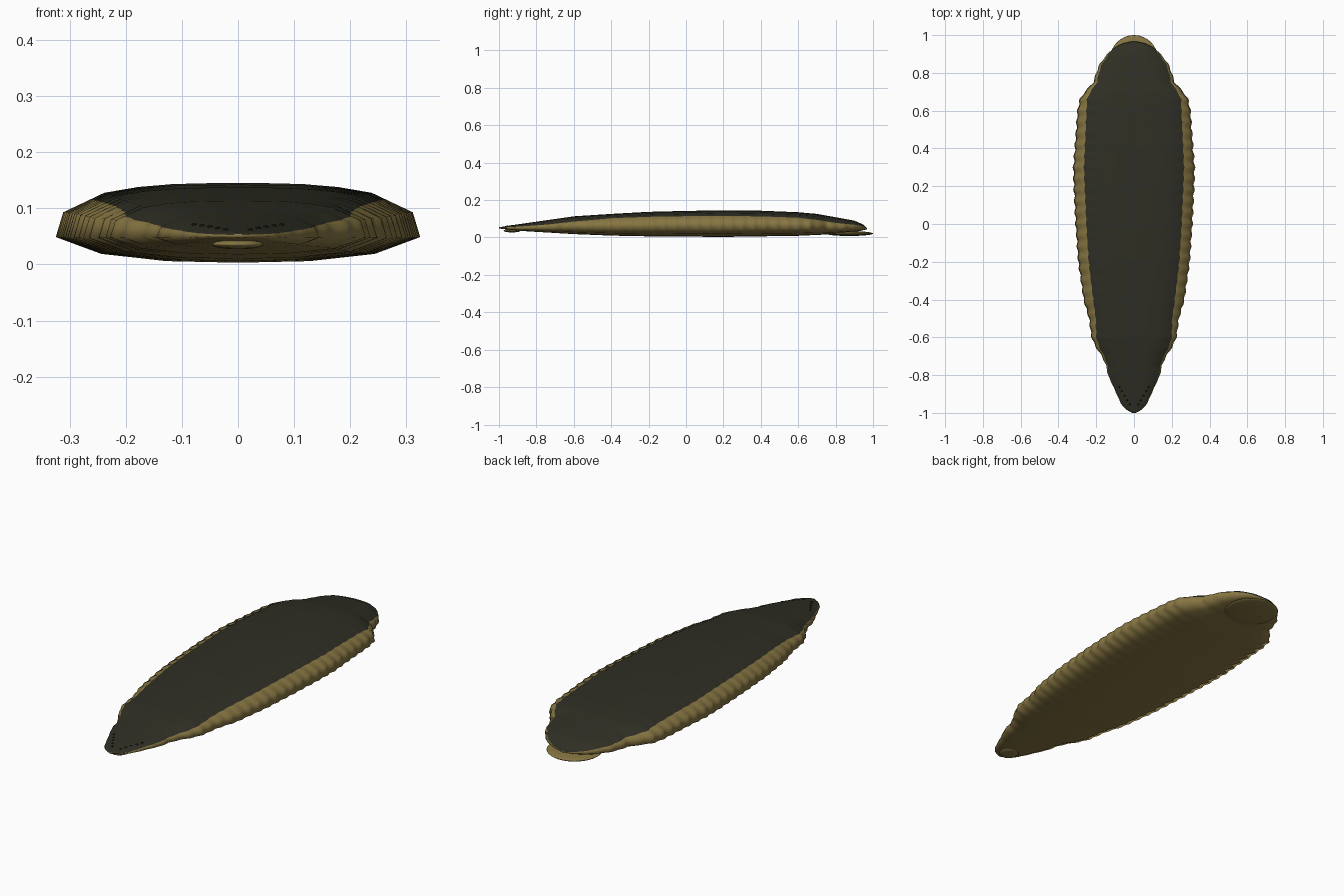
import bpy
import bmesh
import math

old = bpy.data.objects.get("Cube")
if old:
    bpy.data.objects.remove(old, do_unlink=True)


def make_material(name, rgb):
    mat = bpy.data.materials.new(name)
    mat.use_nodes = True
    mat.diffuse_color = (*rgb, 1)
    mat.node_tree.nodes["Principled BSDF"].inputs["Base Color"].default_value = (*rgb, 1)
    return mat


dark = make_material("dark olive back", (0.028, 0.028, 0.018))
olive = make_material("olive flank", (0.24, 0.18, 0.055))
black = make_material("black eye", (0.006, 0.006, 0.005))


def sample(table, y):
    """Linear interpolation in a list of (y, value) pairs."""
    for (y0, v0), (y1, v1) in zip(table, table[1:]):
        if y <= y1:
            return v0 + (v1 - v0) * max(0, y - y0) / (y1 - y0)
    return table[-1][1]


def finish(name, bm, materials):
    bmesh.ops.recalc_face_normals(bm, faces=bm.faces)
    mesh = bpy.data.meshes.new(name)
    bm.to_mesh(mesh)
    bm.free()
    for mat in materials:
        mesh.materials.append(mat)
    obj = bpy.data.objects.new(name, mesh)
    bpy.context.collection.objects.link(obj)
    for poly in mesh.polygons:
        poly.use_smooth = True
    return obj


# Outline from above, then the upper and lower outlines from the side
HEAD, TAIL = -1.0, 0.967
half_width = [(HEAD, 0.008), (-0.985, 0.04), (-0.95, 0.07), (-0.9, 0.092), (-0.86, 0.11),
              (-0.8, 0.138), (-0.75, 0.147), (-0.7, 0.17), (-0.65, 0.203), (-0.6, 0.225),
              (-0.5, 0.238), (-0.4, 0.267), (-0.2, 0.295), (0, 0.309), (0.2, 0.319),
              (0.3, 0.321), (0.5, 0.306), (0.6, 0.299), (0.66, 0.287), (0.7, 0.26),
              (0.75, 0.215), (0.8, 0.2), (0.85, 0.18), (0.9, 0.14), (0.93, 0.11),
              (0.955, 0.065), (TAIL, 0.01)]
upper = [(HEAD, 0.055), (-0.9, 0.07), (-0.6, 0.113), (-0.4, 0.126), (-0.2, 0.137),
         (0, 0.142), (0.2, 0.145), (0.4, 0.143), (0.6, 0.135), (0.7, 0.126),
         (0.8, 0.108), (0.9, 0.09), (0.95, 0.068), (TAIL, 0.05)]
lower = [(HEAD, 0.048), (-0.9, 0.036), (-0.6, 0.018), (-0.4, 0.01), (-0.2, 0.006),
         (0.2, 0.003), (0.6, 0.009), (0.8, 0.018), (0.9, 0.028), (TAIL, 0.043)]
# Share of the half width covered by the dark back
back_edge = [(HEAD, 0.955), (-0.75, 0.95), (-0.6, 0.89), (-0.4, 0.81), (0.2, 0.82),
             (0.6, 0.84), (0.8, 0.93), (TAIL, 0.955)]
# Half cross-section, (width share, height share)
top_profile = [(0, 1), (0.2, 0.997), (0.37, 0.986), (0.56, 0.95), (0.74, 0.88), (0.96, 0.634)]
low_profile = [(1, 0.317), (0.76, 0.11), (0.4, 0.02), (0, 0)]


def half_section(y):
    edge = sample(back_edge, y)
    seam = (edge, sample(top_profile, edge))
    return top_profile[:-1] + [seam, top_profile[-1]] + low_profile


def body_point(u, h, y):
    ripple = 1 + 0.012 * math.cos(y * math.tau / 0.06) * u * u
    low, high = sample(lower, y), sample(upper, y)
    return (u * sample(half_width, y) * ripple, y, low + (high - low) * h)


# Body: lofted rings with a dark back and olive flanks and belly
bm = bmesh.new()
rings = []
STEPS = 200
for i in range(STEPS + 1):
    y = HEAD + (TAIL - HEAD) * i / STEPS
    half = half_section(y)
    full = half + [(-u, h) for u, h in reversed(half[1:-1])]
    rings.append([bm.verts.new(body_point(u, h, y)) for u, h in full])
count = len(rings[0])
seam_index = len(top_profile) - 1
for a, b in zip(rings, rings[1:]):
    for k in range(count):
        n = (k + 1) % count
        face = bm.faces.new((a[k], a[n], b[n], b[k]))
        on_back = k < seam_index or k >= count - seam_index
        face.material_index = 0 if on_back else 1
for ring in (rings[0], rings[-1]):
    bm.faces.new(ring).material_index = 1
finish("body", bm, [dark, olive])


# Suckers and eyes: flattened spheres
def ellipsoid(name, centre, size, mat, segments):
    bm = bmesh.new()
    bmesh.ops.create_uvsphere(bm, u_segments=segments, v_segments=segments // 2, radius=1)
    bmesh.ops.scale(bm, vec=size, verts=bm.verts)
    bmesh.ops.translate(bm, vec=centre, verts=bm.verts)
    return finish(name, bm, [mat])


ellipsoid("tail_sucker", (0, 0.873, 0.021), (0.127, 0.127, 0.013), olive, 32)
ellipsoid("head_sucker", (0, -0.93, 0.036), (0.046, 0.046, 0.009), olive, 24)

# Five pairs of eyes in an arc over the head
for i in range(5):
    y = -0.955 + 0.023 * i
    x = 0.022 + 0.014 * i
    u = x / sample(half_width, y)
    z = body_point(u, sample(top_profile, u), y)[2]
    for side, sign in (("left", 1), ("right", -1)):
        ellipsoid(f"eye_{side}_{i + 1}", (sign * x, y, z), (0.005, 0.005, 0.003), black, 8)
